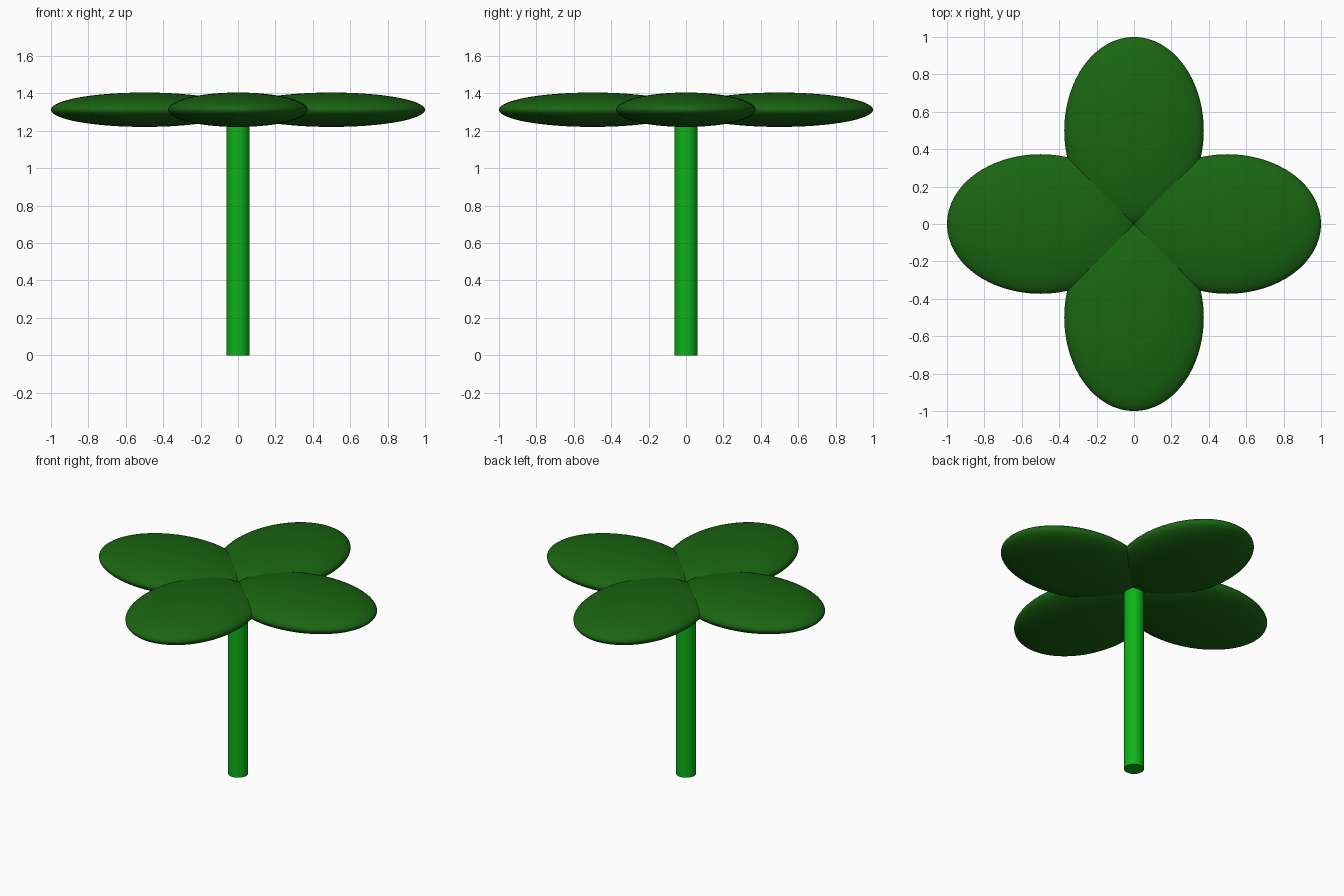
import bpy
import math

if "Cube" in bpy.data.objects:
    bpy.data.objects.remove(bpy.data.objects["Cube"])


def material(name, rgb):
    mat = bpy.data.materials.new(name)
    mat.diffuse_color = (*rgb, 1)
    mat.use_nodes = True
    mat.node_tree.nodes["Principled BSDF"].inputs["Base Color"].default_value = mat.diffuse_color
    return mat


stem_green = material("stem_green", (0.004, 0.45, 0.01))
leaf_green = material("leaf_green", (0.01, 0.13, 0.006))

LEAF_Z = 1.313

# Stem: round rod reaching into the leaf junction
bpy.ops.mesh.primitive_cylinder_add(vertices=32, radius=0.0625, depth=LEAF_Z,
                                    location=(0, 0, LEAF_Z / 2))
stem = bpy.context.object
stem.name = "stem"
stem.data.materials.append(stem_green)
bpy.ops.object.shade_smooth_by_angle(angle=math.radians(40))

# Four leaves: flattened ellipsoids meeting at the centre
for i in range(4):
    a = i * math.pi / 2
    bpy.ops.mesh.primitive_uv_sphere_add(
        segments=64, ring_count=32, radius=1,
        location=(0.5 * math.cos(a), 0.5 * math.sin(a), LEAF_Z),
        rotation=(0, 0, a))
    leaf = bpy.context.object
    leaf.name = f"leaf_{i + 1}"
    leaf.scale = (0.5, 0.373, 0.092)
    leaf.data.materials.append(leaf_green)
    bpy.ops.object.shade_smooth()
